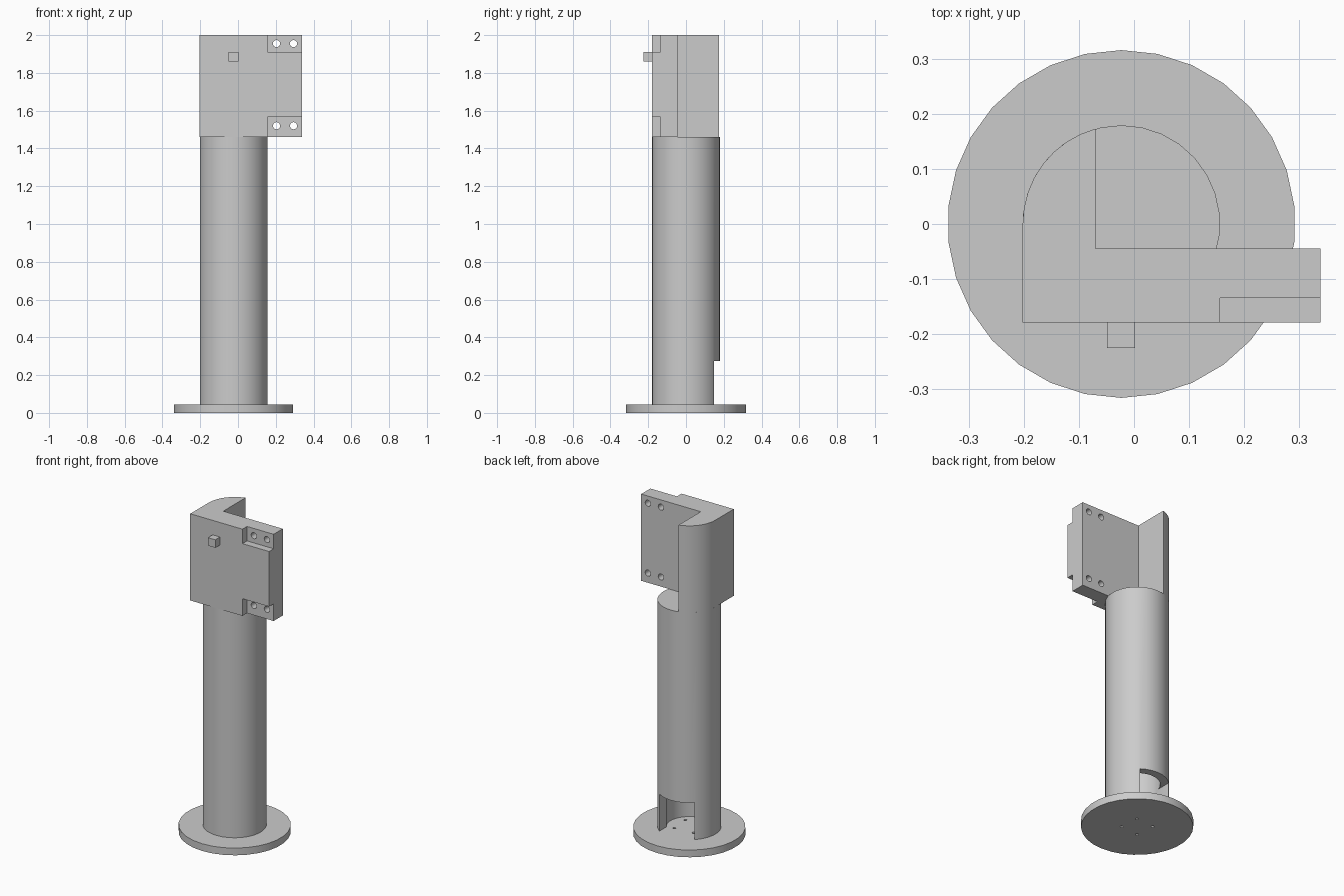
import bpy, bmesh, math
from mathutils import Matrix

if "Cube" in bpy.data.objects:
    bpy.data.objects.remove(bpy.data.objects["Cube"], do_unlink=True)

AXIS_X = -0.023      # column axis
SIDES = 30
BLOCK_Z = 1.46
TOP_Z = 2.0

grey = bpy.data.materials.new("light grey")
grey.use_nodes = True
grey.diffuse_color = (0.6, 0.6, 0.6, 1)
grey.node_tree.nodes["Principled BSDF"].inputs["Base Color"].default_value = (0.6, 0.6, 0.6, 1)


def finish(name, bm):
    bmesh.ops.recalc_face_normals(bm, faces=bm.faces)
    mesh = bpy.data.meshes.new(name)
    bm.to_mesh(mesh)
    bm.free()
    mesh.materials.append(grey)
    obj = bpy.data.objects.new(name, mesh)
    bpy.context.collection.objects.link(obj)
    return obj


def box(name, lo, hi):
    bm = bmesh.new()
    size = [b - a for a, b in zip(lo, hi)]
    mid = [(a + b) / 2 for a, b in zip(lo, hi)]
    bmesh.ops.create_cube(bm, size=1, matrix=Matrix.Translation(mid) @ Matrix.Diagonal((*size, 1)))
    return finish(name, bm)


def cylinder(name, radius, lo, hi, x=AXIS_X, y=0, sides=SIDES):
    bm = bmesh.new()
    bmesh.ops.create_cone(bm, cap_ends=True, segments=sides, radius1=radius, radius2=radius,
                          depth=hi - lo, matrix=Matrix.Translation((x, y, (lo + hi) / 2)))
    return finish(name, bm)


def extrude_profile(name, points, lo, hi):
    bm = bmesh.new()
    face = bm.faces.new([bm.verts.new((x, y, lo)) for x, y in points])
    top = bmesh.ops.extrude_face_region(bm, geom=[face])["geom"]
    bmesh.ops.translate(bm, vec=(0, 0, hi - lo), verts=[v for v in top if isinstance(v, bmesh.types.BMVert)])
    return finish(name, bm)


def activate(obj):
    bpy.ops.object.select_all(action='DESELECT')
    obj.select_set(True)
    bpy.context.view_layer.objects.active = obj


def cut(obj, cutter):
    activate(obj)
    mod = obj.modifiers.new("cut", 'BOOLEAN')
    mod.operation = 'DIFFERENCE'
    mod.solver = 'EXACT'
    mod.object = cutter
    bpy.ops.object.modifier_apply(modifier=mod.name)
    bpy.data.objects.remove(cutter, do_unlink=True)


# Round foot with four small screw holes
base = cylinder("base_flange", 0.317, 0, 0.045)
for k in range(4):
    a = math.radians(50 + 90 * k)
    cut(base, cylinder("cutter", 0.009, -0.1, 0.1, AXIS_X + 0.088 * math.cos(a),
                       0.088 * math.sin(a), 12))

# Hollow column with a rear access opening
column = cylinder("column", 0.18, 0.045, BLOCK_Z)
cut(column, cylinder("cutter", 0.131, -0.05, 1.4))
cut(column, box("cutter", (AXIS_X - 0.125, 0, 0), (AXIS_X + 0.102, 0.3, 0.275)))

# L-shaped head: front plate plus a side wall that follows the column
start = math.acos((-0.07 - AXIS_X) / 0.18)
outline = [(-0.203, -0.18), (0.34, -0.18), (0.34, -0.045), (-0.07, -0.045)]
for k in range(9):
    a = start + (math.pi - start) * k / 8
    outline.append((AXIS_X + 0.18 * math.cos(a), 0.18 * math.sin(a)))
head = extrude_profile("head_bracket", outline, BLOCK_Z, TOP_Z)

# Recessed corner tabs, each with two through holes
for lo, hi, hole_z in ((1.91, 2.1, 1.955), (1.3, 1.567, 1.52)):
    cut(head, box("cutter", (0.157, -0.3, lo), (0.5, -0.135, hi)))
    for x in (0.204, 0.294):
        drill = cylinder("cutter", 0.019, -0.3, 0.3, 0, 0, 16)
        drill.data.transform(Matrix.Translation((x, 0, hole_z)) @ Matrix.Rotation(math.pi / 2, 4, 'X'))
        cut(head, drill)

# Small square stud on the front
box("front_stud", (-0.049, -0.226, 1.86), (0.002, -0.18, 1.91))

# Smooth the round walls, keep the edges crisp
for obj in (base, column, head):
    activate(obj)
    bpy.ops.object.shade_smooth_by_angle(angle=math.radians(30))
